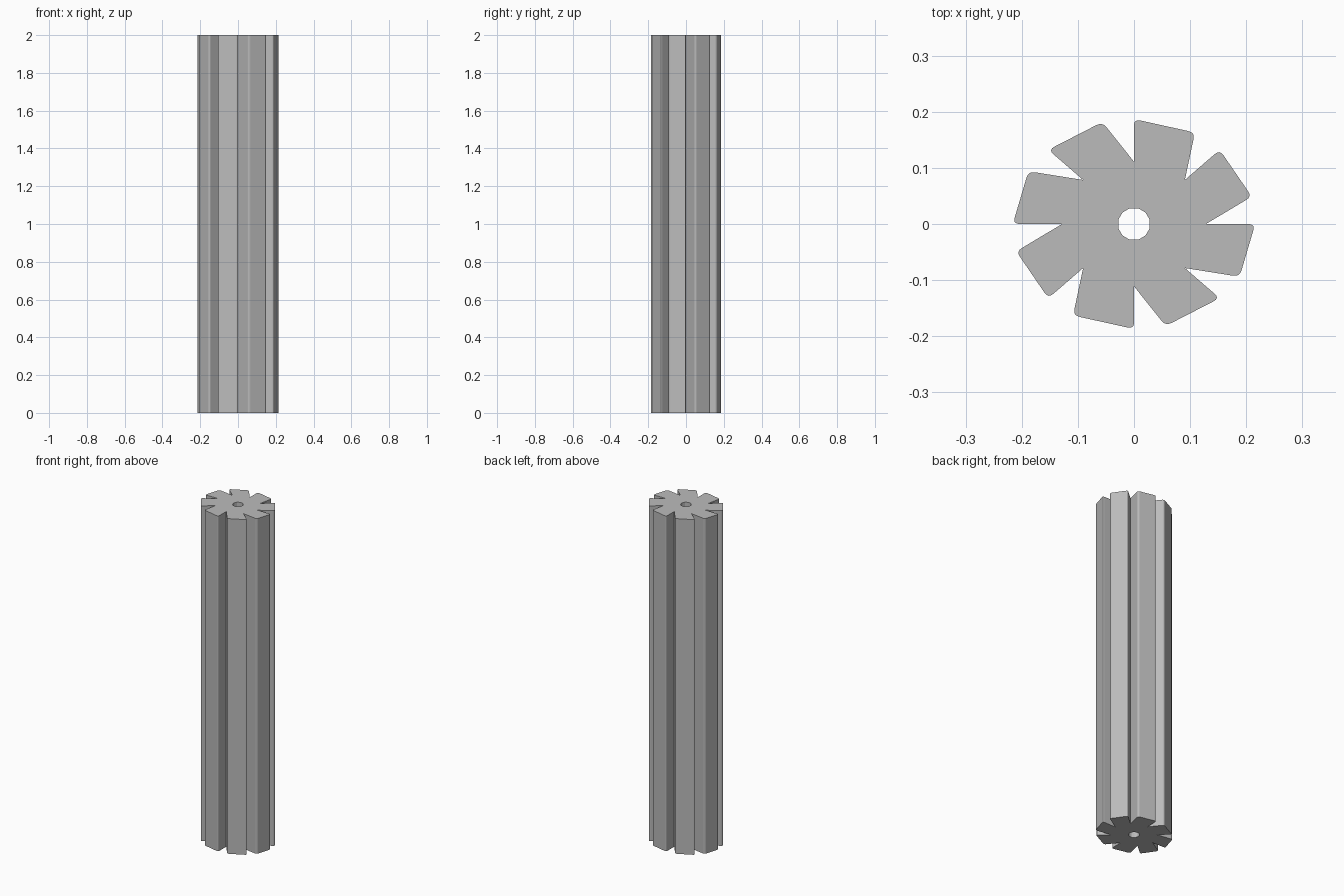
import bpy, bmesh, math
from mathutils import Matrix, Vector

cube = bpy.data.objects.get("Cube")
if cube:
    bpy.data.objects.remove(cube, do_unlink=True)

HEIGHT, STRETCH, TEETH = 2.0, 1.155, 8
HOLE_RADIUS, HOLE_SIDES = 0.029, 12
CORNER, STEPS = 0.011, 4

grey = bpy.data.materials.new("grey metal")
grey.use_nodes = True
colour = (0.5, 0.5, 0.5, 1)
grey.diffuse_color = colour
grey.node_tree.nodes["Principled BSDF"].inputs["Base Color"].default_value = colour


def rounded(before, corner, after):
    """Points of a curved corner between two straight edges."""
    a = corner + (before - corner).normalized() * CORNER
    b = corner + (after - corner).normalized() * CORNER
    points = []
    for i in range(STEPS + 1):
        t = i / STEPS
        points.append(a * (1 - t) ** 2 + corner * 2 * t * (1 - t) + b * t ** 2)
    return points


# One swept tooth: valley, two rounded tips, next valley
valley = Vector((0, 0.111, 0))
step = Matrix.Rotation(-math.tau / TEETH, 3, 'Z')
tip_a, tip_b = Vector((0, 0.187, 0)), Vector((0.094, 0.163, 0))
tooth = [valley] + rounded(valley, tip_a, tip_b) + rounded(tip_a, tip_b, step @ valley)

# Repeat the tooth around the shaft, widened along x
outline = []
for k in range(TEETH):
    turn = Matrix.Rotation(-math.tau * k / TEETH, 3, 'Z')
    outline += [turn @ p for p in tooth]
for p in outline:
    p.x *= STRETCH

# Round bore through the middle
bore = []
for i in range(HOLE_SIDES):
    a = math.tau * (i + 0.5) / HOLE_SIDES
    bore.append(Vector((math.cos(a), math.sin(a), 0)) * HOLE_RADIUS)

# Fill the cross-section and extrude it to full height
bm = bmesh.new()
edges = []
for loop in (outline, bore):
    verts = [bm.verts.new(p) for p in loop]
    edges += [bm.edges.new((v, verts[i - 1])) for i, v in enumerate(verts)]
bmesh.ops.triangle_fill(bm, use_beauty=True, edges=edges, normal=(0, 0, 1))
top = bmesh.ops.extrude_face_region(bm, geom=bm.faces[:], use_keep_orig=True)
moved = [g for g in top["geom"] if isinstance(g, bmesh.types.BMVert)]
bmesh.ops.translate(bm, verts=moved, vec=(0, 0, HEIGHT))
bmesh.ops.recalc_face_normals(bm, faces=bm.faces[:])

mesh = bpy.data.meshes.new("fluted_shaft")
bm.to_mesh(mesh)
bm.free()
mesh.materials.append(grey)
shaft = bpy.data.objects.new("fluted_shaft", mesh)
bpy.context.collection.objects.link(shaft)
